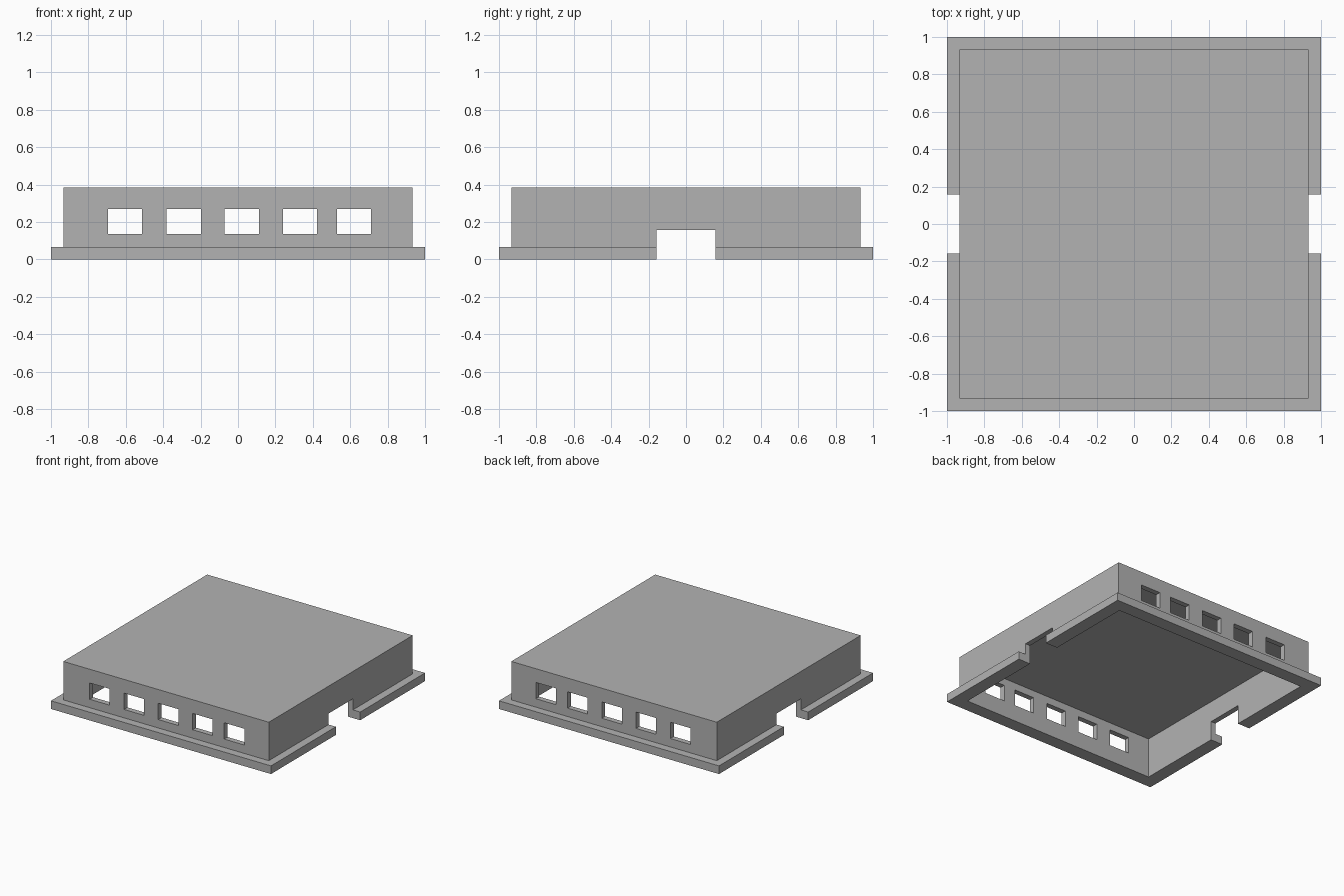
import bpy
import bmesh
from mathutils import Matrix, Vector

if "Cube" in bpy.data.objects:
    bpy.data.objects.remove(bpy.data.objects["Cube"], do_unlink=True)

HEIGHT, FLANGE_TOP, CEILING = 0.383, 0.067, 0.33
OUTER, INNER = 0.934, 0.89
DOOR_HALF, DOOR_TOP = 0.158, 0.158
WINDOW_LEFTS = (-0.694, -0.381, -0.071, 0.241, 0.529)
WINDOW_WIDTH, SILL, LINTEL = 0.182, 0.136, 0.27

grey = bpy.data.materials.new("plain grey")
grey.use_nodes = True
colour = (0.45, 0.45, 0.45, 1)
grey.diffuse_color = colour
grey.node_tree.nodes["Principled BSDF"].inputs["Base Color"].default_value = colour


def box(name, low, high):
    low, high = Vector(low), Vector(high)
    bm = bmesh.new()
    bmesh.ops.create_cube(bm, size=1, matrix=Matrix.Translation((low + high) / 2)
                          @ Matrix.Diagonal((*(high - low), 1)))
    mesh = bpy.data.meshes.new(name)
    bm.to_mesh(mesh)
    bm.free()
    mesh.materials.append(grey)
    obj = bpy.data.objects.new(name, mesh)
    bpy.context.collection.objects.link(obj)
    return obj


def combine(target, other, operation):
    """Apply a boolean and discard the helper solid."""
    mod = target.modifiers.new(operation, "BOOLEAN")
    mod.operation, mod.solver, mod.object = operation, "EXACT", other
    bpy.context.view_layer.update()
    graph = bpy.context.evaluated_depsgraph_get()
    mesh = bpy.data.meshes.new_from_object(target.evaluated_get(graph))
    target.modifiers.clear()
    target.data = mesh
    bpy.data.objects.remove(other, do_unlink=True)


# Main block with a projecting flange round its foot
shell = box("building_shell", (-OUTER, -OUTER, 0), (OUTER, OUTER, HEIGHT))
combine(shell, box("flange", (-1, -1, 0), (1, 1, FLANGE_TOP)), "UNION")

# Hollow interior, open underneath
combine(shell, box("hollow", (-INNER, -INNER, -0.1), (INNER, INNER, CEILING)), "DIFFERENCE")

# Doorway through both side walls and the flange
combine(shell, box("doorway", (-1.1, -DOOR_HALF, -0.1), (1.1, DOOR_HALF, DOOR_TOP)), "DIFFERENCE")

# Window openings through the front and back walls
for left in WINDOW_LEFTS:
    opening = box("window_opening", (left, -1.1, SILL), (left + WINDOW_WIDTH, 1.1, LINTEL))
    combine(shell, opening, "DIFFERENCE")
